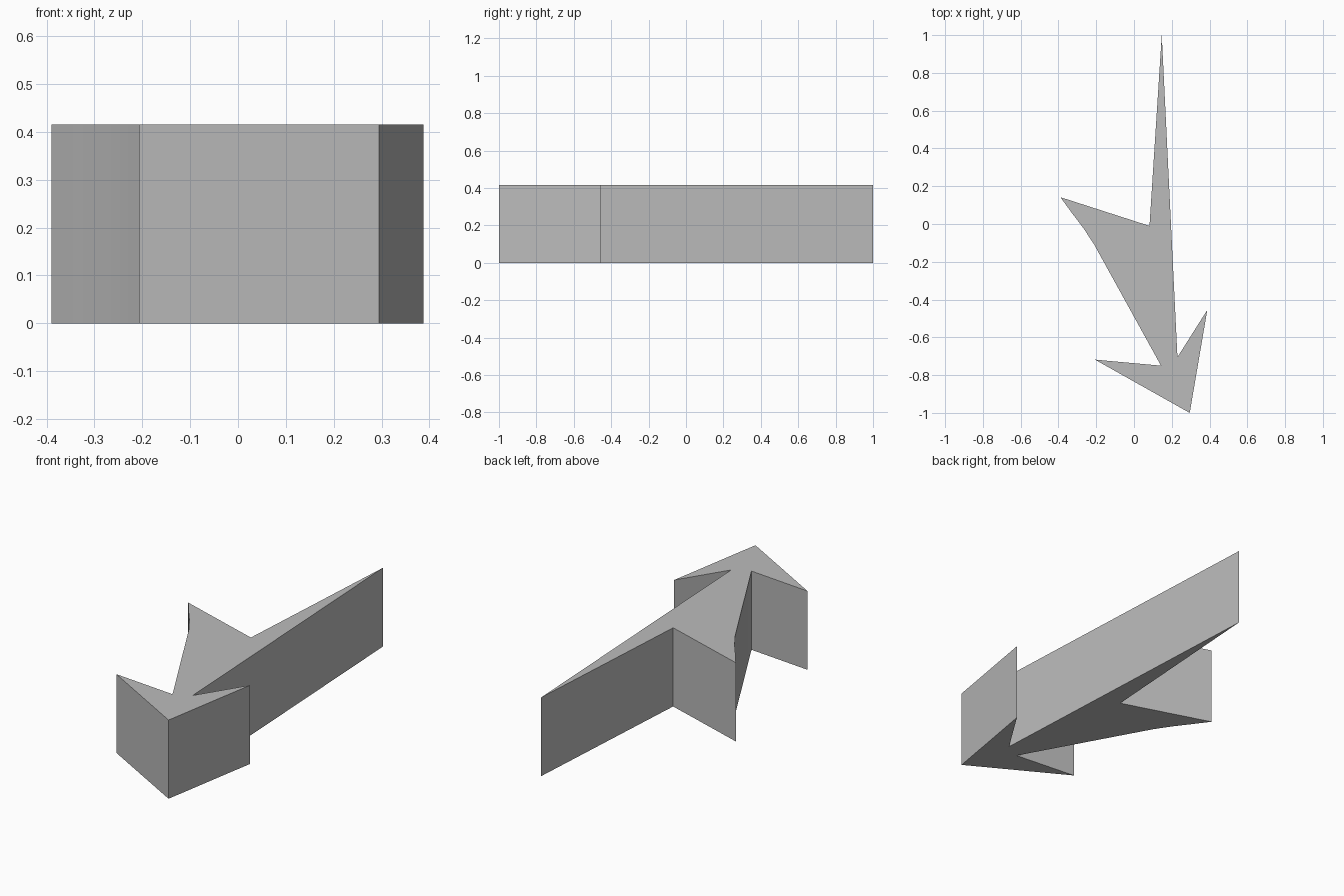
import bpy
import bmesh

cube = bpy.data.objects.get("Cube")
if cube:
    bpy.data.objects.remove(cube, do_unlink=True)

HEIGHT = 0.415

# Plain grey material
grey = bpy.data.materials.new("plain grey")
grey.use_nodes = True
colour = (0.5, 0.5, 0.5, 1)
grey.diffuse_color = colour
grey.node_tree.nodes["Principled BSDF"].inputs["Base Color"].default_value = colour

# Outline, counter-clockwise from the front point
barb_left = [(0.295, -1.0), (0.388, -0.455), (0.23, -0.705)]
long_spike = [(0.147, 1.0), (0.082, -0.01)]
side_fin = [(-0.39, 0.142), (-0.33, 0.06), (-0.27, -0.019), (-0.213, -0.105)]
barb_right = [(0.143, -0.75), (-0.207, -0.718)]
outline = barb_left + long_spike + side_fin + barb_right

# Extrude the outline into a flat-sided slab
bm = bmesh.new()
base = bm.faces.new([bm.verts.new((x, y, 0)) for x, y in outline])
result = bmesh.ops.extrude_face_region(bm, geom=[base], use_keep_orig=True)
top = [v for v in result["geom"] if isinstance(v, bmesh.types.BMVert)]
bmesh.ops.translate(bm, verts=top, vec=(0, 0, HEIGHT))
bmesh.ops.recalc_face_normals(bm, faces=bm.faces[:])

mesh = bpy.data.meshes.new("barbed_slab")
bm.to_mesh(mesh)
bm.free()
mesh.materials.append(grey)
slab = bpy.data.objects.new("barbed_slab", mesh)
bpy.context.collection.objects.link(slab)

# Soften only the gently curved fin edge
bpy.ops.object.select_all(action="DESELECT")
slab.select_set(True)
bpy.context.view_layer.objects.active = slab
bpy.ops.object.shade_smooth_by_angle(angle=0.3)
